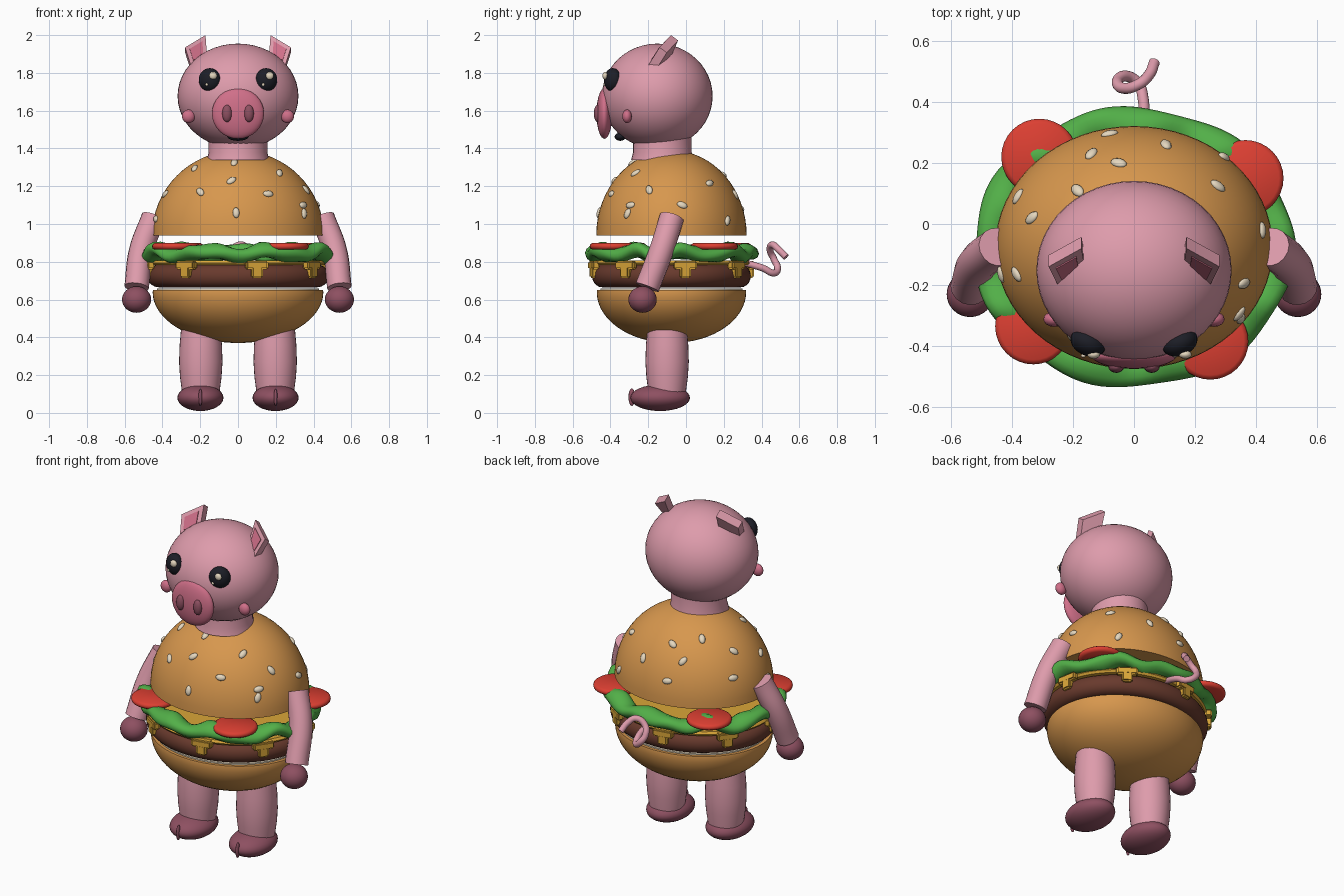
import bpy, bmesh, math
from mathutils import Vector, Matrix

if "Cube" in bpy.data.objects:
    bpy.data.objects.remove(bpy.data.objects["Cube"])

CY = -0.077  # depth centre of the burger body


def mat(name, r, g, b):
    m = bpy.data.materials.new(name)
    m.diffuse_color = (r, g, b, 1)
    m.use_nodes = True
    m.node_tree.nodes["Principled BSDF"].inputs["Base Color"].default_value = m.diffuse_color
    return m


PINK = mat("skin_pink", 0.73, 0.33, 0.41)
ROSE = mat("rose_pink", 0.63, 0.16, 0.25)
HOOF = mat("hoof_mauve", 0.27, 0.08, 0.12)
BUN = mat("bun_tan", 0.68, 0.31, 0.075)
GREEN = mat("lettuce_green", 0.085, 0.43, 0.065)
RED = mat("tomato_red", 0.72, 0.05, 0.032)
YELLOW = mat("cheese_yellow", 0.70, 0.38, 0.04)
BROWN = mat("patty_brown", 0.14, 0.042, 0.026)
CREAM = mat("cream", 0.78, 0.68, 0.52)
BLACK = mat("eye_black", 0.012, 0.013, 0.02)


def finish(name, bm, material, angle=40):
    bmesh.ops.recalc_face_normals(bm, faces=bm.faces)
    me = bpy.data.meshes.new(name)
    bm.to_mesh(me)
    bm.free()
    me.materials.append(material)
    me.shade_smooth()
    me.set_sharp_from_angle(angle=math.radians(angle))
    ob = bpy.data.objects.new(name, me)
    bpy.context.collection.objects.link(ob)
    return ob


def ball(name, loc, size, material, rot=None, seg=32):
    bm = bmesh.new()
    m = Matrix.Translation(loc) @ (rot or Matrix()) @ Matrix.Diagonal((*size, 1))
    bmesh.ops.create_uvsphere(bm, u_segments=seg, v_segments=seg // 2, radius=1, matrix=m)
    return finish(name, bm, material, 180)


def revolve(name, loc, profile, material, ry=1.0, seg=64):
    """Closed solid from (radius, z) points; ry squashes the depth."""
    bm = bmesh.new()
    rings = []
    for r, z in profile:
        rings.append([bm.verts.new((loc[0] + r * math.cos(a), loc[1] + ry * r * math.sin(a), loc[2] + z))
                      for a in (2 * math.pi * i / seg for i in range(seg))])
    for lo, hi in zip(rings, rings[1:]):
        for i in range(seg):
            j = (i + 1) % seg
            bm.faces.new((lo[i], lo[j], hi[j], hi[i]))
    bm.faces.new(rings[0][::-1])
    bm.faces.new(rings[-1])
    return finish(name, bm, material)


def tube(name, points, radius, material):
    """Smooth capped tube through the points."""
    cu = bpy.data.curves.new(name, 'CURVE')
    cu.dimensions = '3D'
    cu.bevel_depth = radius
    cu.bevel_resolution = 6
    cu.use_fill_caps = True
    sp = cu.splines.new('BEZIER')
    sp.bezier_points.add(len(points) - 1)
    for bp, p in zip(sp.bezier_points, points):
        bp.co = p
        bp.handle_left_type = bp.handle_right_type = 'AUTO'
    cu.materials.append(material)
    ob = bpy.data.objects.new(name, cu)
    bpy.context.collection.objects.link(ob)
    return ob


def arc(rx, h, n=16):
    return [(rx * math.cos(t), h * math.sin(t)) for t in (math.pi / 2 * i / n * 0.99 for i in range(n + 1))]


# Buns, mayo and patty
SQ = 0.875
revolve("top_bun", (0, CY, 0.94), arc(0.455, 0.45), BUN, SQ)
revolve("bottom_bun", (0, CY, 0.64), [(r, -z * 0.6) for r, z in arc(0.452, 0.45)][::-1] + [(0.45, 0.01)], BUN, SQ)
revolve("mayo", (0, CY, 0.645), [(0.43, 0), (0.43, 0.013)], CREAM, SQ)
revolve("patty", (0, CY, 0.725),
        [(0.36, -0.062)] + [(0.42 + 0.06 * math.cos(t), 0.06 * math.sin(t))
                            for t in (math.pi * (i / 10 - 0.5) for i in range(11))] + [(0.3, 0.06)], BROWN, SQ)

# Cheese slice with melted drips over the edge
revolve("cheese", (0, CY, 0.782), [(0.465, 0), (0.475, 0.012), (0.465, 0.025)], YELLOW, SQ)
for deg in (235, 282, 325, 10, 55, 100, 145, 190):
    a = math.radians(deg)
    place = Matrix.Translation((0.478 * math.cos(a), CY + 0.42 * math.sin(a), 0)) @ Matrix.Rotation(a, 4, 'Z')
    bm = bmesh.new()
    for z, w, h in ((0.782, 0.12, 0.045), (0.745, 0.06, 0.06)):
        bmesh.ops.create_cube(bm, size=1, matrix=place @ Matrix.Translation((0, 0, z)) @ Matrix.Diagonal((0.04, w, h, 1)))
    bmesh.ops.bevel(bm, geom=bm.edges[:], offset=0.008, segments=2, affect='EDGES')
    finish("cheese_drip", bm, YELLOW)

# Wavy lettuce ring
bm = bmesh.new()
N, M = 120, 12
rings = []
for i in range(N):
    a = 2 * math.pi * i / N
    zc = 0.846 + 0.014 * math.sin(9 * a) + 0.007 * math.sin(14 * a + 1)
    rc = 0.467 + 0.008 * math.sin(7 * a + 2)
    ring = []
    for k in range(M):
        b = 2 * math.pi * k / M
        r = rc + 0.058 * math.cos(b)
        z = zc + 0.04 * math.sin(b) + 0.012 * math.cos(b) * math.sin(11 * a)
        ring.append(bm.verts.new((r * math.cos(a), CY + (r - 0.067) * math.sin(a), z)))
    rings.append(ring)
for i in range(N):
    p, q = rings[i], rings[(i + 1) % N]
    for k in range(M):
        bm.faces.new((p[k], q[k], q[(k + 1) % M], p[(k + 1) % M]))
finish("lettuce", bm, GREEN, 180)

# Tomato slices
for x, y in ((-0.31, 0.22), (0.365, 0.15), (-0.33, -0.335), (0.25, -0.385)):
    revolve("tomato_slice", (x, y, 0.882),
            [(0.11, -0.018), (0.122, -0.01), (0.125, 0), (0.122, 0.01), (0.11, 0.018)], RED, seg=32)

# Sesame seeds lying on the top bun
spots = [(-0.38, 0.09), (-0.335, 0.02), (-0.185, 0.11), (-0.14, 0.23), (-0.08, 0.295), (-0.05, 0.2), (0.105, 0.26),
         (0.295, 0.22), (0.275, 0.125), (0.42, -0.02), (0.36, -0.195), (0.35, -0.31), (-0.385, -0.165), (-0.435, -0.165)]
seeds = []
for x, y in spots:
    d = 1 - (x / 0.455) ** 2 - ((y - CY) / 0.398) ** 2
    seeds.append((x, y, 0.94 + 0.45 * math.sqrt(max(d, 0.03))))
for x, z in ((-0.23, 1.295), (-0.02, 1.325), (-0.035, 1.23), (0.16, 1.16), (-0.2, 1.17), (-0.01, 1.06), (0.22, 1.27), (0.345, 1.1)):
    d = 1 - (x / 0.455) ** 2 - ((z - 0.94) / 0.45) ** 2
    seeds.append((x, CY - 0.398 * math.sqrt(max(d, 0)), z))
for i, (x, y, z) in enumerate(seeds):
    n = Vector((x / 0.207, (y - CY) / 0.158, (z - 0.94) / 0.2025)).normalized()
    rot = n.to_track_quat('Z', 'Y').to_matrix().to_4x4() @ Matrix.Rotation(i * 2.4, 4, 'Z')
    ball("sesame_seed", (x, y, z), (0.029, 0.018, 0.012), CREAM, rot, 12)

# Neck, head, snout and mouth
revolve("neck", (0, -0.125, 1.34), [(0.165, 0), (0.155, 0.04), (0.155, 0.12)], PINK, seg=32)
ball("head", (0, -0.152, 1.677), (0.32, 0.293, 0.278), PINK, seg=48)
ball("snout", (0, -0.432, 1.585), (0.138, 0.042, 0.134), ROSE)
ball("mouth", (0, -0.348, 1.462), (0.055, 0.03, 0.022), BLACK, seg=16)

for s in (-1, 1):
    # Face details
    ball("nostril", (s * 0.058, -0.468, 1.585), (0.026, 0.02, 0.046), HOOF, seg=16)
    ball("cheek", (s * 0.262, -0.312, 1.57), (0.035, 0.025, 0.036), ROSE, seg=16)
    ball("eye", (s * 0.15, -0.388, 1.763), (0.06, 0.044, 0.062), BLACK, Matrix.Rotation(s * 0.4, 4, 'Z'))
    ball("eye_glint", (s * 0.15 + 0.018, -0.428, 1.785), (0.021, 0.014, 0.021), CREAM, seg=16)
    ball("eye_glint_small", (s * 0.15 - 0.016, -0.432, 1.738), (0.008, 0.006, 0.008), CREAM, seg=12)

    # Ear: angular leaf plate with an inset inner plate
    leaf = [Vector((s * x, y, z)) for x, y, z in
            ((0.172, -0.08, 2.0), (0.28, -0.14, 1.935), (0.25, -0.2, 1.84), (0.162, -0.14, 1.86))]
    mid = sum(leaf, Vector()) / 4
    back = Vector((0, 0.038, -0.028))
    for name, k, shift, thick, m in (("ear", 1.0, Vector(), back, PINK),
                                     ("ear_inner", 0.62, Vector((0, -0.007, 0.003)), back * 0.4, ROSE)):
        bm = bmesh.new()
        front = [bm.verts.new(mid + (p - mid) * k + shift) for p in leaf]
        rear = [bm.verts.new(v.co + thick) for v in front]
        bm.faces.new(front)
        bm.faces.new(rear[::-1])
        for i in range(4):
            j = (i + 1) % 4
            bm.faces.new((front[i], rear[i], rear[j], front[j]))
        finish(name, bm, m, 30)

    # Arm and hand
    tube("arm", [(s * 0.447, -0.075, 1.035), (s * 0.512, -0.13, 0.86), (s * 0.537, -0.205, 0.665)], 0.065, PINK)
    ball("hand", (s * 0.537, -0.23, 0.6), (0.077, 0.075, 0.07), HOOF)

    # Leg, foot and toe cleft
    revolve("leg", (s * 0.197, -0.1, 0.1), [(0.098, 0), (0.11, 0.09), (0.115, 0.17), (0.112, 0.26), (0.105, 0.34)], PINK, seg=32)
    ball("foot", (s * 0.199, -0.137, 0.08), (0.122, 0.158, 0.07), HOOF)
    ball("toe_cleft", (s * 0.199, -0.287, 0.083), (0.01, 0.018, 0.047), HOOF, seg=12)

# Curly tail
tube("tail", [(0.03, 0.31, 0.795), (0.03, 0.41, 0.765), (0.01, 0.465, 0.74), (-0.03, 0.485, 0.765), (-0.055, 0.465, 0.815),
              (-0.035, 0.445, 0.86), (0.015, 0.458, 0.89), (0.05, 0.49, 0.865), (0.067, 0.53, 0.825)], 0.018, PINK)
